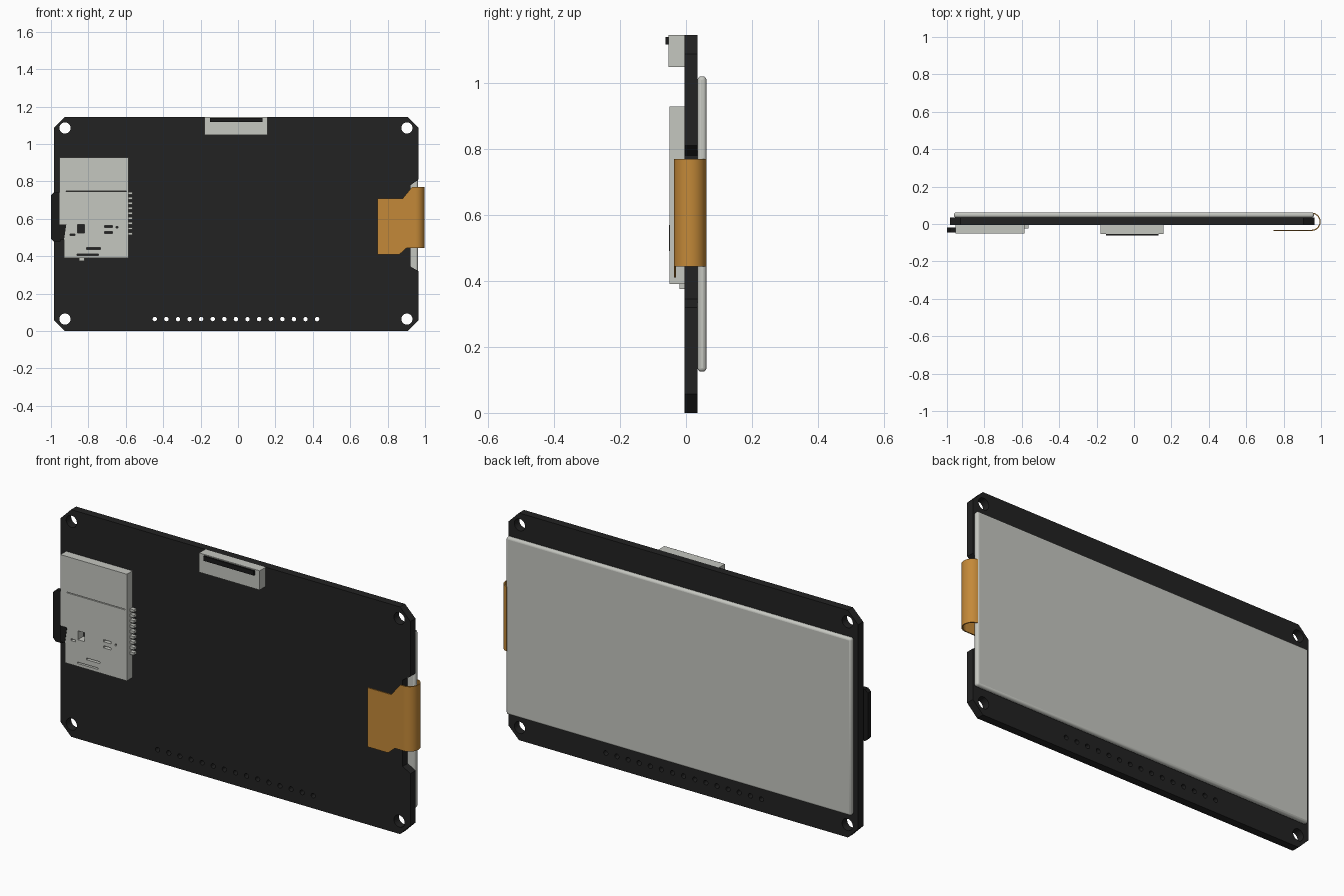
import bpy, bmesh, math
from mathutils import Vector

cube = bpy.data.objects.get("Cube")
if cube:
    bpy.data.objects.remove(cube, do_unlink=True)


def material(name, rgb):
    m = bpy.data.materials.new(name)
    m.use_nodes = True
    m.diffuse_color = (*rgb, 1)
    m.node_tree.nodes["Principled BSDF"].inputs["Base Color"].default_value = (*rgb, 1)
    return m


BOARD = material("board black", (0.016, 0.016, 0.016))
PLASTIC = material("dark plastic", (0.010, 0.010, 0.010))
GREY = material("light grey", (0.56, 0.57, 0.53))
AMBER = material("amber film", (0.55, 0.25, 0.04))


def rect(x0, x1, z0, z1):
    return [(x0, z0), (x1, z0), (x1, z1), (x0, z1)]


def circle(x, z, r, n=24):
    return [(x + r * math.cos(math.tau * i / n), z + r * math.sin(math.tau * i / n))
            for i in range(n)]


def prism(name, loops, lo, hi, mat, axis="y"):
    """Extrude an outline (first loop) with holes (other loops) along y or z."""
    bm = bmesh.new()
    for loop in loops:
        vs = [bm.verts.new((a, lo, b) if axis == "y" else (a, b, lo)) for a, b in loop]
        for i, v in enumerate(vs):
            bm.edges.new((v, vs[i - 1]))
    if len(loops) == 1:
        bm.faces.new(vs)
    else:
        bmesh.ops.triangle_fill(bm, edges=bm.edges[:], use_beauty=True)
    out = bmesh.ops.extrude_face_region(bm, geom=bm.faces[:])
    step = Vector((0, hi - lo, 0)) if axis == "y" else Vector((0, 0, hi - lo))
    bmesh.ops.translate(bm, vec=step, verts=[g for g in out["geom"]
                                             if isinstance(g, bmesh.types.BMVert)])
    bmesh.ops.recalc_face_normals(bm, faces=bm.faces[:])
    mesh = bpy.data.meshes.new(name)
    bm.to_mesh(mesh)
    bm.free()
    mesh.materials.append(mat)
    ob = bpy.data.objects.new(name, mesh)
    bpy.context.collection.objects.link(ob)
    return ob


def smooth(ob):
    bpy.ops.object.select_all(action="DESELECT")
    ob.select_set(True)
    bpy.context.view_layer.objects.active = ob
    bpy.ops.object.shade_smooth_by_angle(angle=math.radians(40))


# Circuit board: clipped corners, side notch, mounting holes and a pin row
L, R, H, C = -0.985, 0.965, 1.145, 0.058
outline = [(L + C, 0), (R - C, 0), (R, C), (R, 0.32), (0.922, 0.345), (0.922, 0.78),
           (R, 0.81), (R, H - C), (R - C, H), (L + C, H), (L, H - C), (L, C)]
holes = [circle(x, z, 0.03) for x in (-0.925, 0.903) for z in (0.064, 1.086)]
holes += [circle(-0.445 + 0.062 * i, 0.064, 0.012, 12) for i in range(15)]
prism("circuit_board", [outline] + holes, -0.005, 0.035, BOARD)

# Display panel on the back
panel = prism("display_panel", [rect(-0.963, 0.962, 0.125, 1.02)], 0.035, 0.062, GREY)
bevel = panel.modifiers.new("rounded edge", "BEVEL")
bevel.width = 0.011
bevel.segments = 3
smooth(panel)

# Card socket with stamped openings
socket = [(-0.93, 0.39), (-0.585, 0.39), (-0.585, 0.928), (-0.955, 0.928),
          (-0.955, 0.57), (-0.93, 0.57)]
openings = [rect(-0.92, -0.595, 0.745, 0.749),
            rect(-0.858, -0.822, 0.525, 0.57),
            rect(-0.715, -0.672, 0.553, 0.564),
            rect(-0.715, -0.672, 0.522, 0.533),
            rect(-0.652, -0.642, 0.550, 0.560),
            rect(-0.897, -0.872, 0.510, 0.520),
            rect(-0.81, -0.735, 0.437, 0.446),
            rect(-0.86, -0.745, 0.405, 0.412)]
prism("card_socket", [socket] + openings, -0.05, -0.005, GREY)
prism("socket_tab", [rect(-0.85, -0.82, 0.375, 0.39)], -0.02, -0.005, GREY)
for i in range(9):
    z = 0.515 + 0.027 * i
    prism(f"socket_pin_{i + 1}", [rect(-0.585, -0.563, z, z + 0.013)], -0.025, -0.005, GREY)

# Memory card sticking out of the socket
card = [(-0.985, 0.48), (-0.95, 0.48), (-0.95, 0.74), (-0.985, 0.74), (-1, 0.725), (-1, 0.495)]
prism("memory_card", [card], -0.045, -0.02, PLASTIC)
prism("card_latch", [[(-0.955, 0.49), (-0.93, 0.49), (-0.918, 0.57), (-0.955, 0.57)]],
      -0.052, -0.02, PLASTIC)

# Ribbon connector at the top edge
prism("ribbon_connector", [rect(-0.18, 0.158, 1.048, H)], -0.053, -0.005, GREY)
prism("connector_bar", [rect(-0.15, 0.131, 1.117, 1.14)], -0.062, -0.053, PLASTIC)

# Flexible cable: flat tongue in front, bent round the board edge
tongue = [(0.747, 0.41), (0.863, 0.41), (0.90, 0.443), (0.95, 0.443), (0.95, 0.77),
          (0.93, 0.77), (0.88, 0.708), (0.747, 0.708)]
prism("cable_tongue", [tongue], -0.037, -0.031, AMBER)
angles = [math.radians(-90 + 170 * i / 20) for i in range(21)]
arc = [(0.949 + r * math.cos(a), 0.012 + r * math.sin(a))
       for r, seq in ((0.049, angles), (0.043, angles[::-1])) for a in seq]
smooth(prism("cable_bend", [arc], 0.443, 0.77, AMBER, axis="z"))
